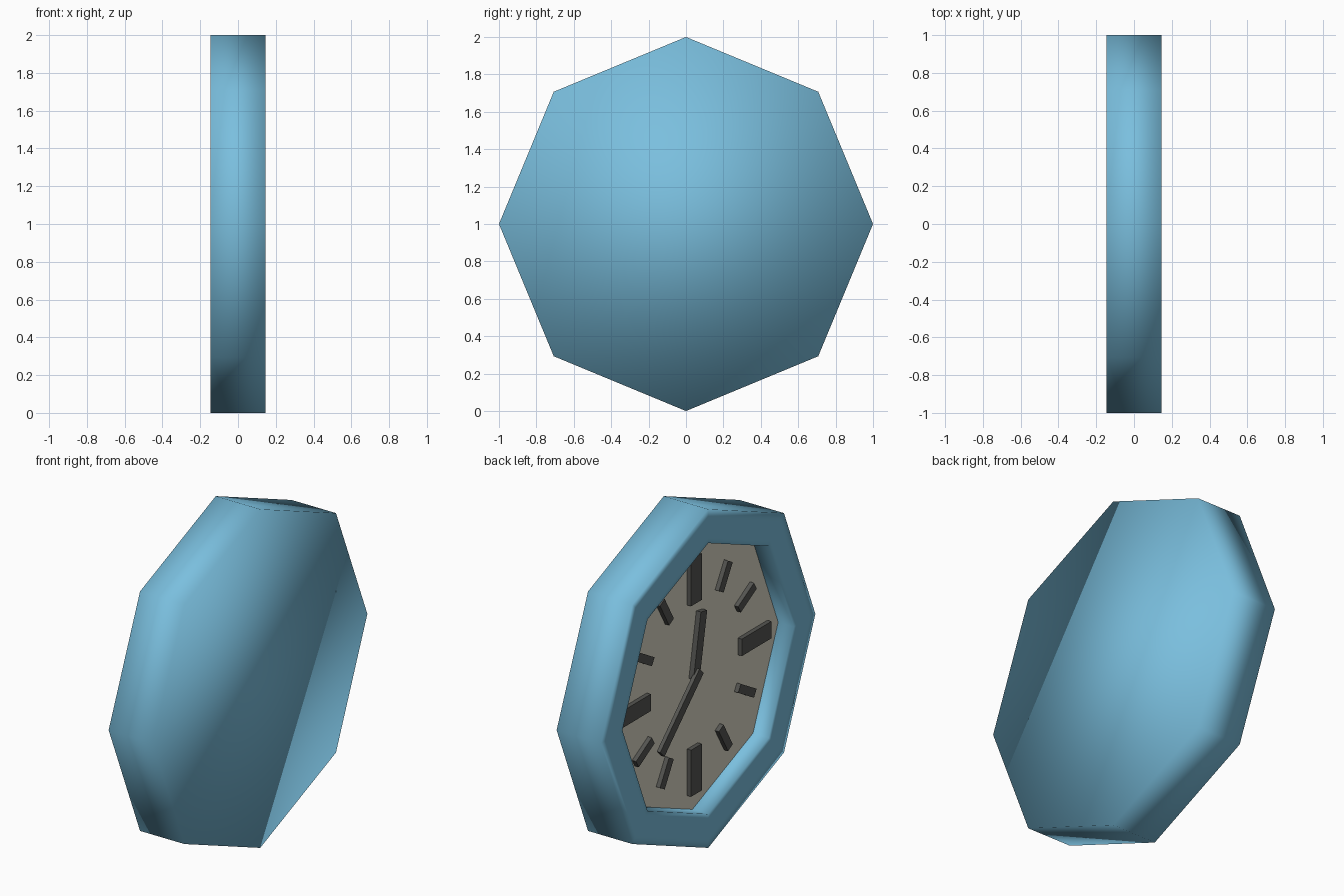
import bpy, bmesh, math

if "Cube" in bpy.data.objects:
    bpy.data.objects.remove(bpy.data.objects["Cube"])

CZ = 1.0          # height of the clock centre
FLOOR = -0.042    # x position of the dial (clock faces -x)


def material(name, rgb):
    m = bpy.data.materials.new(name)
    m.diffuse_color = (*rgb, 1)
    m.use_nodes = True
    m.node_tree.nodes["Principled BSDF"].inputs["Base Color"].default_value = m.diffuse_color
    return m


BLUE = material("case blue", (0.195, 0.52, 0.73))
CREAM = material("dial cream", (0.70, 0.68, 0.56))
DARK = material("dark grey", (0.09, 0.09, 0.083))


def finish(bm, name, mat, smooth=False):
    bmesh.ops.recalc_face_normals(bm, faces=bm.faces)
    for f in bm.faces:
        f.smooth = smooth
    me = bpy.data.meshes.new(name)
    bm.to_mesh(me)
    bm.free()
    me.materials.append(mat)
    ob = bpy.data.objects.new(name, me)
    bpy.context.collection.objects.link(ob)
    return ob


def octagon(bm, r, x):
    return [bm.verts.new((x, r * math.sin(i * math.pi / 4),
                          CZ + r * math.cos(i * math.pi / 4))) for i in range(8)]


# octagonal case: back, sides, front bezel and inner wall
bm = bmesh.new()
profile = [(1, 0.145), (1, -0.145), (0.95, -0.145), (0.83, -0.145),
           (0.8, -0.145), (0.8, FLOOR)]
rings = [octagon(bm, r, x) for r, x in profile]
bm.faces.new(rings[0])
for a, b in zip(rings, rings[1:]):
    for i in range(8):
        j = (i + 1) % 8
        bm.faces.new((a[i], a[j], b[j], b[i]))
finish(bm, "case", BLUE, smooth=True)

# recessed dial, facing -x
bm = bmesh.new()
face = bm.faces.new(octagon(bm, 0.8, FLOOR))
face.normal_update()
flip = face.normal.x > 0
dial = finish(bm, "dial", CREAM)
if dial.data.polygons[0].normal.x > 0:
    dial.data.flip_normals()


def bar(name, angle, r0, r1, w0, w1, x0, x1):
    """Raised bar running outwards at a clockwise angle from twelve."""
    s, c = math.sin(angle), math.cos(angle)
    bm = bmesh.new()
    pts = [(r0, -w0 / 2), (r0, w0 / 2), (r1, w1 / 2), (r1, -w1 / 2)]
    ends = [[bm.verts.new((x, -r * s - t * c, CZ + r * c - t * s)) for r, t in pts]
            for x in (x0, x1)]
    bm.faces.new(ends[0])
    bm.faces.new(ends[1])
    for i in range(4):
        j = (i + 1) % 4
        bm.faces.new((ends[0][i], ends[0][j], ends[1][j], ends[1][i]))
    finish(bm, name, DARK)


# hour markers, larger at the quarters
for h in range(12):
    if h % 3 == 0:
        r0, r1, w = 0.425, 0.70, 0.10
    else:
        r0, r1, w = 0.465, 0.635, 0.05
    bar(f"hour_marker_{h}", math.radians(30 * h), r0, r1, w, w, FLOOR, FLOOR - 0.026)

# hands
bar("hour_hand", math.radians(10.5), -0.02, 0.36, 0.06, 0.06, FLOOR, FLOOR - 0.03)
bar("minute_hand", math.radians(226), -0.03, 0.48, 0.055, 0.055,
    FLOOR - 0.022, FLOOR - 0.045)
